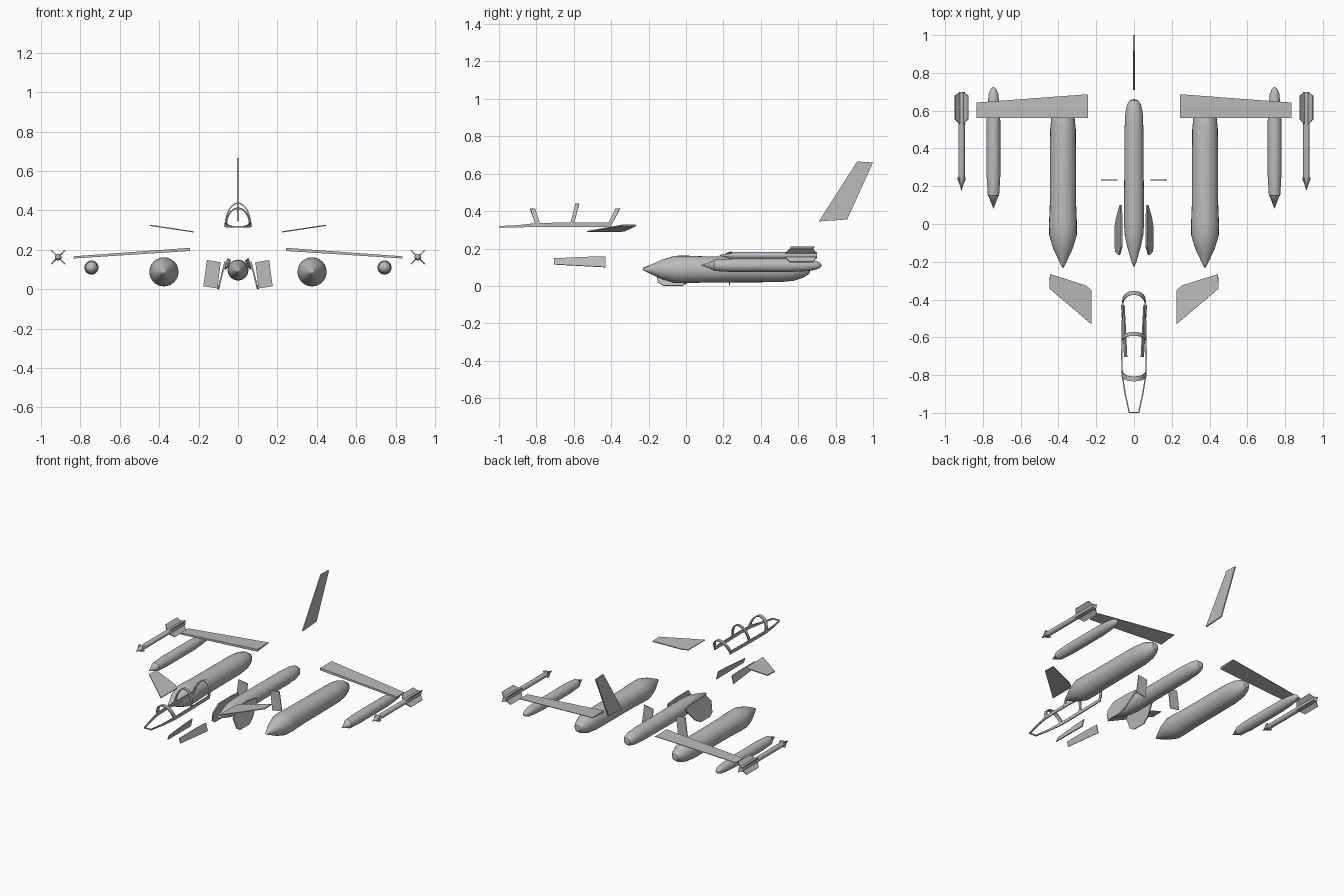
import bpy, bmesh, math
from mathutils import Vector

cube = bpy.data.objects.get("Cube")
if cube:
    bpy.data.objects.remove(cube)

grey = bpy.data.materials.new("plain_grey")
grey.use_nodes = True
grey.diffuse_color = (0.5, 0.5, 0.5, 1)
grey.node_tree.nodes["Principled BSDF"].inputs["Base Color"].default_value = (0.5, 0.5, 0.5, 1)

SIDES = (("left", 1), ("right", -1))


def finish(bm, name, smooth=False):
    bmesh.ops.recalc_face_normals(bm, faces=bm.faces)
    mesh = bpy.data.meshes.new(name)
    bm.to_mesh(mesh)
    bm.free()
    mesh.materials.append(grey)
    ob = bpy.data.objects.new(name, mesh)
    bpy.context.collection.objects.link(ob)
    if smooth:
        bpy.ops.object.select_all(action="DESELECT")
        ob.select_set(True)
        bpy.context.view_layer.objects.active = ob
        bpy.ops.object.shade_smooth_by_angle(angle=math.radians(35))
    return ob


def add_plate(bm, points, thick):
    """Flat outline thickened evenly about its own plane."""
    pts = [Vector(p) for p in points]
    normal = (pts[1] - pts[0]).cross(pts[-1] - pts[0]).normalized() * thick / 2
    a = [bm.verts.new(p + normal) for p in pts]
    b = [bm.verts.new(p - normal) for p in pts]
    bm.faces.new(a)
    bm.faces.new(b[::-1])
    for i in range(len(pts)):
        j = (i + 1) % len(pts)
        bm.faces.new((a[i], b[i], b[j], a[j]))


def add_lathe(bm, profile, x, z, sides=24):
    """Revolve (y, radius) pairs about a lengthwise axis."""
    rings = []
    for y, r in profile:
        if r == 0:
            rings.append([bm.verts.new((x, y, z))])
        else:
            rings.append([bm.verts.new((x + r * math.cos(t), y, z + r * math.sin(t)))
                          for t in (math.tau * i / sides for i in range(sides))])
    for p, q in zip(rings, rings[1:]):
        for i in range(sides):
            j = (i + 1) % sides
            if len(p) == 1:
                bm.faces.new((p[0], q[i], q[j]))
            elif len(q) == 1:
                bm.faces.new((p[i], q[0], p[j]))
            else:
                bm.faces.new((p[i], q[i], q[j], p[j]))


def plate(name, points, thick):
    bm = bmesh.new()
    add_plate(bm, points, thick)
    return finish(bm, name)


def lathe(name, profile, x, z):
    bm = bmesh.new()
    add_lathe(bm, profile, x, z)
    return finish(bm, name, True)


def flip(points, s):
    return [(x * s, y, z) for x, y, z in points]


def ribbon(name, rows, closed=False):
    """Strip with a rectangular section; each row holds its four corners."""
    bm = bmesh.new()
    rings = [[bm.verts.new(p) for p in row] for row in rows]
    for p, q in zip(rings, rings[1:]):
        for i in range(4):
            j = (i + 1) % 4
            bm.faces.new((p[i], p[j], q[j], q[i]))
    bm.faces.new(rings[0])
    bm.faces.new(rings[-1])
    return finish(bm, name, True)


# Vertical tail fin
plate("tail_fin", [(0, .71, .345), (0, .862, .355), (0, 1, .66), (0, .915, .665)], .008)

# Centre tank
lathe("centre_tank", [(-.23, 0), (-.2, .013), (-.12, .036), (-.06, .049), (0, .053),
                      (.5, .05), (.59, .046), (.635, .036), (.655, .022), (.662, 0)], 0, .097)

big = [(-.235, 0), (-.215, .012), (-.13, .052), (-.06, .073), (0, .074), (.1, .07),
       (.5, .068), (.58, .06), (.63, .043), (.66, .022), (.667, 0)]
small = [(.08, 0), (.145, .025), (.15, .03), (.25, .036), (.55, .036), (.64, .031),
         (.69, .025), (.715, .015), (.727, 0)]
missile = [(.175, 0), (.225, .015), (.24, .017), (.7, .017), (.7, 0)]

for side, s in SIDES:
    # Tanks under the wing
    lathe(side + "_big_tank", big, s * .376, .088)
    lathe(side + "_small_tank", small, s * .744, .11)

    # Finned rocket at the wing tip
    bm = bmesh.new()
    add_lathe(bm, missile, s * .913, .163, 16)
    for k in range(4):
        t = math.pi / 4 + k * math.pi / 2
        for outline in ([(.53, .016), (.555, .05), (.68, .05), (.695, .016)],
                        [(.205, .008), (.235, .027), (.247, .027), (.247, .014)]):
            add_plate(bm, [(s * .913 + r * math.cos(t), y, .163 + r * math.sin(t))
                           for y, r in outline], .006)
    finish(bm, side + "_rocket", True)

    # Wing flap: thick leading edge tapering to the rear
    bm = bmesh.new()
    for x, rear, low, high in ((.243, .687, .194, .21), (.835, .643, .156, .167)):
        for y, z in ((.56, low), (.56, high), (rear, high), (rear, high - .004)):
            bm.verts.new((s * x, y, z))
    bmesh.ops.convex_hull(bm, input=bm.verts)
    finish(bm, side + "_wing_flap")

    # Canard, raised toward its tip
    canard = [(.225, -.53), (.225, -.35), (.255, -.325), (.445, -.265), (.448, -.342)]
    plate(side + "_canard",
          [(s * x, y, .291 + (x - .225) * .15) for x, y in canard], .006)

    # Belly strake beside the centre tank
    strake = [(-.165, .09), (-.15, .02), (-.12, 0), (-.02, 0), (.03, .03), (.1, .11),
              (.1, .13), (.02, .14), (-.12, .14)]
    plate(side + "_strake",
          [(s * (.1 - .25 * z), y, z) for y, z in strake], .008)

    # Air brake panel standing crosswise
    plate(side + "_air_brake", flip([(.088, .233, .137), (.158, .233, .148),
                                     (.176, .233, .015), (.104, .233, .004)], s), .006)

    # Narrow nose strip
    plate(side + "_nose_strip", flip([(.038, -.705, .147), (.05, -.705, .115),
                                      (.066, -.43, .1), (.052, -.43, .155),
                                      (.047, -.52, .155)], s), .006)

    # Canopy side rail
    rail = [(.028, -1, .312, .32), (.05, -.9, .313, .325), (.066, -.8, .315, .336),
            (.068, -.7, .316, .338), (.066, -.55, .316, .338), (.062, -.4, .316, .338)]
    ribbon(side + "_canopy_rail",
           [[(s * x, y, a), (s * (x - .007), y, a), (s * (x - .007), y, b), (s * x, y, b)]
            for x, y, a, b in rail])

# Canopy front bar
plate("canopy_front_bar", [(-.028, -.997, .312), (.028, -.997, .312),
                           (.028, -.997, .32), (-.028, -.997, .32)], .006)


# Canopy hoops: half ellipses leaning along the length
def hoop(name, half, base_y, top_y, top_z, width, steps=20):
    rows = []
    for i in range(steps + 1):
        t = math.pi * i / steps
        c, h = math.cos(t), math.sin(t)
        y = base_y + (top_y - base_y) * h
        row = []
        for inset, off in ((0, -1), (0, 1), (.007, 1), (.007, -1)):
            row.append(((half - inset) * c, y + off * width / 2,
                        .325 + (top_z - .325 - inset) * h))
        rows.append(row)
    ribbon(name, rows)


hoop("front_canopy_hoop", .067, -.79, -.82, .413, .026)
hoop("middle_canopy_hoop", .067, -.61, -.582, .44, .02)
hoop("rear_canopy_hoop", .062, -.41, -.365, .415, .022)
